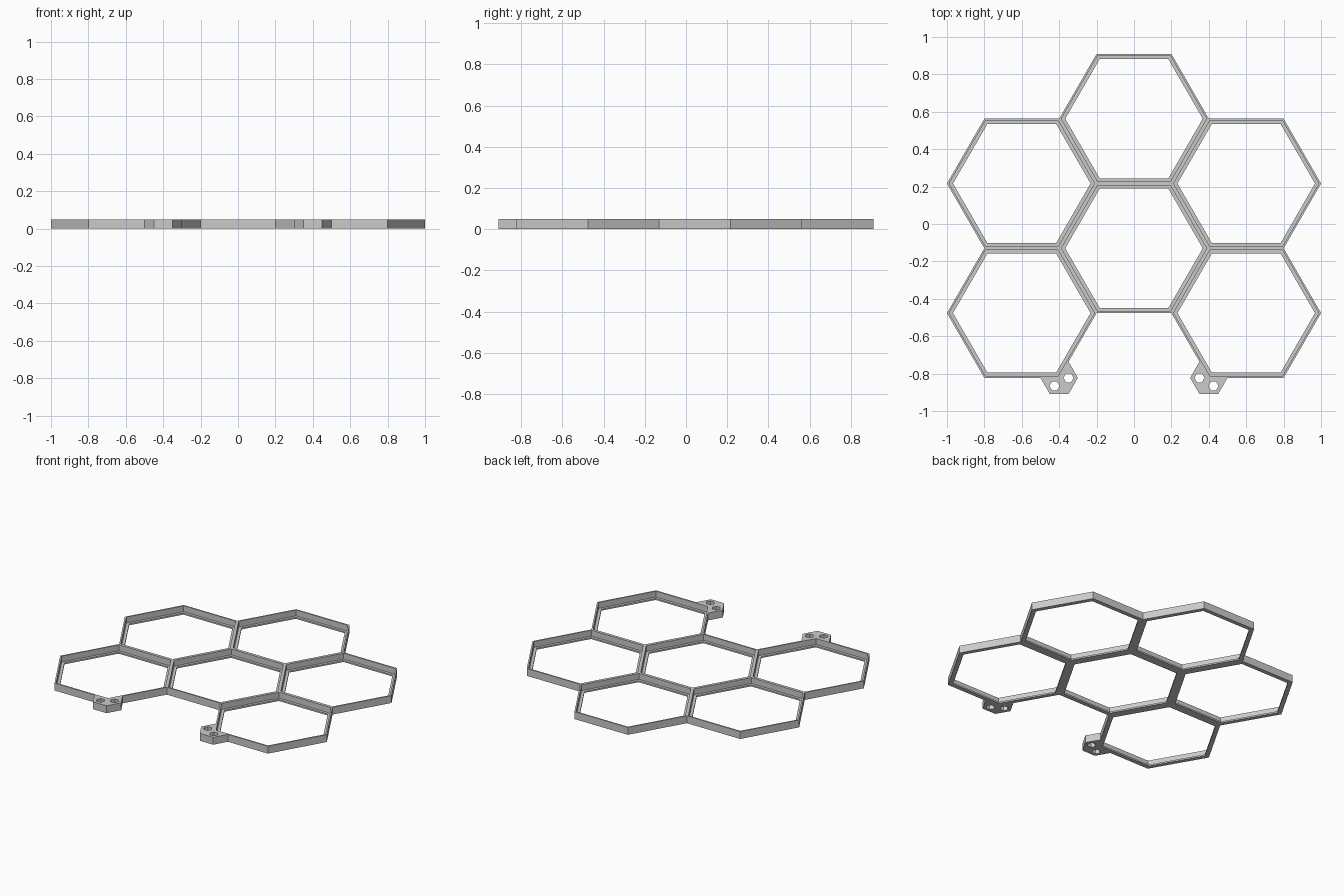
import bpy, bmesh
from math import cos, sin, radians, sqrt
from mathutils import Vector

cube = bpy.data.objects.get("Cube")
if cube:
    bpy.data.objects.remove(cube, do_unlink=True)

R = 0.4                      # corner radius of one cell
APOTHEM = R * sqrt(3) / 2
HEIGHT, LEDGE_HEIGHT = 0.05, 0.01
LIP, LEDGE = 0.01, 0.028     # wall thickness at the top and at the base
TAB_R, HOLE_R = 0.1, 0.027

grey = bpy.data.materials.new("plain grey")
grey.use_nodes = True
grey.diffuse_color = (0.6, 0.6, 0.6, 1)
grey.node_tree.nodes["Principled BSDF"].inputs["Base Color"].default_value = grey.diffuse_color


def hexagon(radius, centre=(0, 0), z=0):
    return [Vector((centre[0] + radius * cos(radians(60 * i)),
                    centre[1] + radius * sin(radians(60 * i)), z)) for i in range(6)]


def finish(bm, name, location=(0, 0, 0)):
    bmesh.ops.recalc_face_normals(bm, faces=bm.faces)
    mesh = bpy.data.meshes.new(name)
    bm.to_mesh(mesh)
    bm.free()
    mesh.materials.append(grey)
    obj = bpy.data.objects.new(name, mesh)
    obj.location = location
    bpy.context.collection.objects.link(obj)


def cell_frame(name, x, y):
    """Hexagonal wall with a thin raised lip and a low inner ledge."""
    section = [(0, 0), (0, HEIGHT), (LIP, HEIGHT), (LIP, LEDGE_HEIGHT),
               (LEDGE, LEDGE_HEIGHT), (LEDGE, 0)]
    bm = bmesh.new()
    rings = [[bm.verts.new(p) for p in hexagon(R - inset * R / APOTHEM, z=z)]
             for inset, z in section]
    for k, ring in enumerate(rings):
        following = rings[(k + 1) % len(rings)]
        for i in range(6):
            j = (i + 1) % 6
            bm.faces.new((ring[i], ring[j], following[j], following[i]))
    finish(bm, name, (x, y, 0))


def mounting_tab(name, x, y, side):
    """Hexagonal lug around a cell corner, open where the cell is, with two holes."""
    outline = hexagon(TAB_R)
    outline[2] = Vector((0, 0, 0))           # notch that fits the cell corner
    loops = [outline]
    for angle in (0, 240):
        a = radians(angle)
        loops.append(hexagon(HOLE_R, (TAB_R / 2 * cos(a), TAB_R / 2 * sin(a))))
    bm = bmesh.new()
    for loop in loops:
        verts = [bm.verts.new((p.x * side, p.y, 0)) for p in loop]
        for i, v in enumerate(verts):
            bm.edges.new((v, verts[(i + 1) % len(verts)]))
    bmesh.ops.triangle_fill(bm, edges=bm.edges[:], use_beauty=True, normal=(0, 0, 1))
    result = bmesh.ops.extrude_face_region(bm, geom=bm.faces[:], use_keep_orig=True)
    top = [g for g in result["geom"] if isinstance(g, bmesh.types.BMVert)]
    bmesh.ops.translate(bm, verts=top, vec=(0, 0, HEIGHT))
    finish(bm, name, (x, y, 0))


# Honeycomb of six cells: two in the middle column, two on each side
middle_y = -APOTHEM * 0.375
cell_frame("centre_frame", 0, middle_y)
cell_frame("back_frame", 0, middle_y + 2 * APOTHEM)
for label, side in (("left", 1), ("right", -1)):
    x = side * 1.5 * R
    cell_frame(label + "_back_frame", x, middle_y + APOTHEM)
    cell_frame(label + "_front_frame", x, middle_y - APOTHEM)
    # Lugs on the inner front corners
    mounting_tab(label + "_mounting_tab", side * R, middle_y - 2 * APOTHEM, -side)
